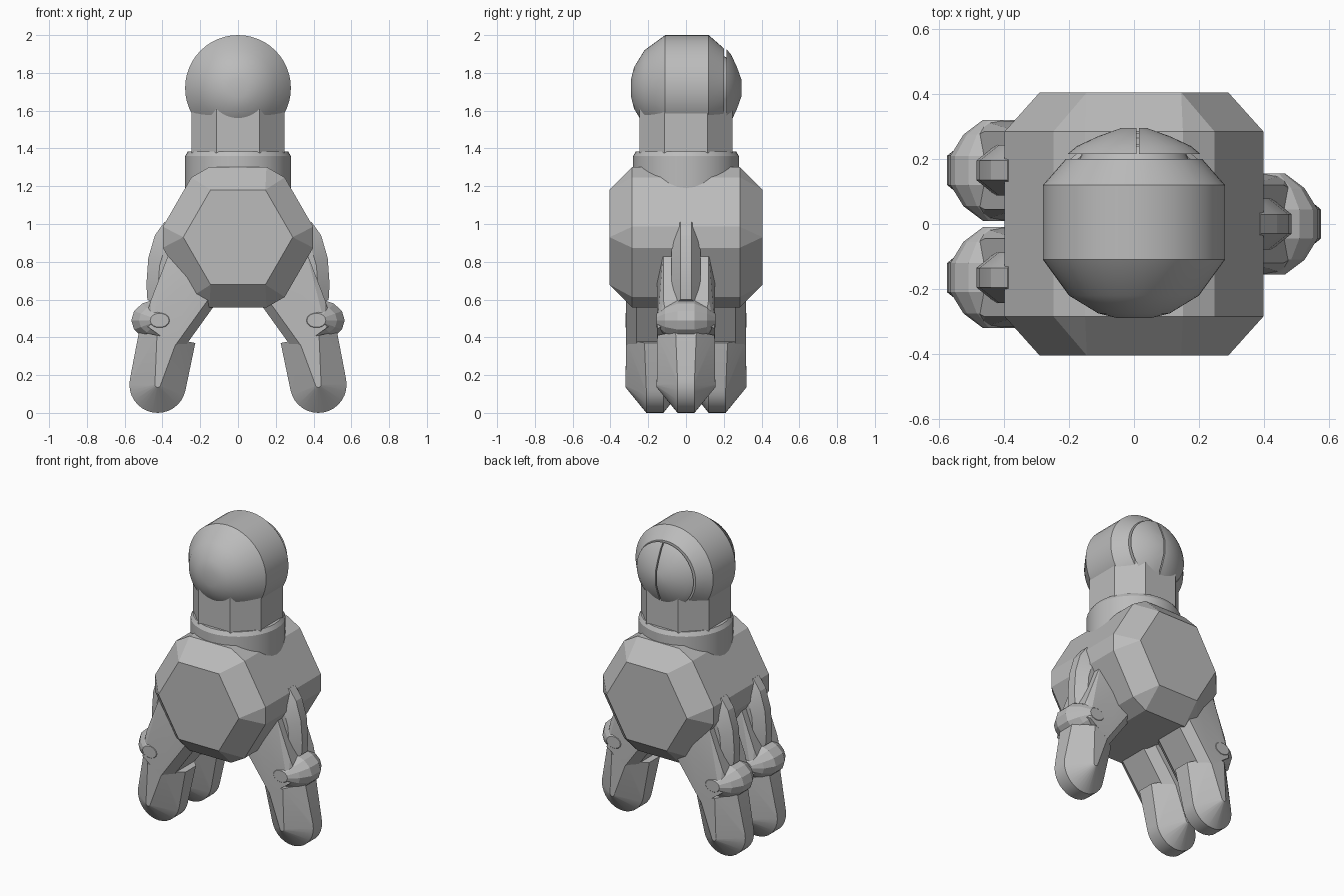
import bpy, bmesh, math
from mathutils import Vector

cube = bpy.data.objects.get("Cube")
if cube:
    bpy.data.objects.remove(cube, do_unlink=True)

grey = bpy.data.materials.new("plain_grey")
grey.use_nodes = True
GREY = (0.5, 0.5, 0.5, 1)
grey.diffuse_color = GREY
grey.node_tree.nodes["Principled BSDF"].inputs["Base Color"].default_value = GREY


def hull(name, points, angle=25):
    """Convex solid around the points, with flat regions merged."""
    bm = bmesh.new()
    for p in points:
        bm.verts.new(p)
    bmesh.ops.convex_hull(bm, input=bm.verts)
    loose = [v for v in bm.verts if not v.link_faces]
    bmesh.ops.delete(bm, geom=loose, context='VERTS')
    bmesh.ops.dissolve_limit(bm, angle_limit=0.01, verts=bm.verts, edges=bm.edges)
    bmesh.ops.recalc_face_normals(bm, faces=bm.faces)
    mesh = bpy.data.meshes.new(name)
    bm.to_mesh(mesh)
    bm.free()
    mesh.materials.append(grey)
    obj = bpy.data.objects.new(name, mesh)
    bpy.context.collection.objects.link(obj)
    bpy.ops.object.select_all(action='DESELECT')
    obj.select_set(True)
    bpy.context.view_layer.objects.active = obj
    bpy.ops.object.shade_smooth_by_angle(angle=math.radians(angle))
    return obj


def ring(y, r, cx, cz, n=32):
    """Circle of points facing along y."""
    return [(cx + r * math.cos(math.tau * i / n), y, cz + r * math.sin(math.tau * i / n))
            for i in range(n)]


def turned(profile, cx, cz, n=32):
    return [p for y, r in profile for p in ring(y, r, cx, cz, n)]


def octagon(cx, cy, cz, axis, half, flat):
    """Octagonal section across an axis lying in the xz plane."""
    a = Vector((axis[0], 0, axis[1])).normalized()
    side = Vector((a.z, 0, -a.x))
    out = []
    for s in (-1, 1):
        for t in (-1, 1):
            for u, v in ((s * half, t * flat), (s * flat, t * half)):
                out.append(Vector((cx, cy, cz)) + side * u + Vector((0, v, 0)))
    return out


def disc_z(z, r, n=40):
    return [(r * math.cos(math.tau * i / n), r * math.sin(math.tau * i / n), z)
            for i in range(n)]


# Barrel body: hexagon with trimmed corners and chamfered ends
MID, R = 0.93, 0.43
hexagon = [Vector((math.cos(math.tau * i / 6), 0, math.sin(math.tau * i / 6))) for i in range(6)]
body = []
for i, corner in enumerate(hexagon):
    for end in (-1, 1):
        body.append(corner * 0.29 + Vector((0, end * 0.405, MID)))
        for other in (hexagon[i - 1], hexagon[(i + 1) % 6]):
            body.append(corner.lerp(other, 0.15) * R + Vector((0, end * 0.285, MID)))
hull("body", body, 20)

# Collar and octagonal neck
hull("collar", disc_z(1.0, 0.28) + disc_z(1.36, 0.28) + disc_z(1.385, 0.265))
hull("neck", octagon(0, 0, 1.3, (0, 1), 0.245, 0.115) + octagon(0, 0, 1.68, (0, 1), 0.245, 0.115), 20)

# Head drum with domed front
HEAD_Z = 1.72
hull("head", turned([(-0.29, 0.05), (-0.275, 0.11), (-0.22, 0.2), (-0.11, 0.28),
                     (0.12, 0.28), (0.2, 0.21)], 0, HEAD_Z, 48))
hull("head_core", turned([(0.15, 0.19), (0.24, 0.15)], 0, HEAD_Z))

# Rear plate in two halves, parted by a narrow seam
plate = turned([(0.215, 0.205), (0.24, 0.175), (0.27, 0.11), (0.295, 0.04)], 0, HEAD_Z, 40)
SEAM = 0.015
for name, side in (("rear_plate_left", 1), ("rear_plate_right", -1)):
    half = [(p[0] + (SEAM if abs(p[0]) < 0.001 else 0), p[1], p[2])
            for p in plate if (p[0] - SEAM) * side > 0 or abs(p[0]) < 0.001]
    if side < 0:
        half = [(min(p[0], SEAM - 0.008), p[1], p[2]) for p in half]
    hull(name, half)


def leg(label, side, y):
    def mirror(points):
        return [(p[0] * side, p[1] + y, p[2]) for p in points]

    # Thigh, leaning out from the body
    lean = (-0.23, 0.32)
    thigh = octagon(0.40, 0, 0.40, lean, 0.125, 0.08) + octagon(0.17, 0, 0.72, lean, 0.125, 0.08)
    thigh = [Vector((p.x, p.y * 1.22, p.z)) for p in thigh]
    thigh += [Vector((x, v, z)) for v in (-0.12, 0.12) for x, z in ((0.36, 0.86), (0.46, 0.6))]
    hull(label + "_thigh", mirror(thigh), 15)

    # Fin along the outside of the thigh
    outer = [(0.39, 1.01), (0.44, 0.94), (0.475, 0.82), (0.485, 0.68), (0.48, 0.6)]
    fin = [(x, v, z) for x, z in outer for v in (-0.03, 0.03)]
    fin += [(x - 0.06, v, z - 0.04) for x, z in outer for v in (-0.078, 0.078)]
    hull(label + "_fin", mirror(fin), 15)

    # Faceted knee with a flat centre band
    knee = turned([(-0.155, 0.05), (-0.11, 0.11), (-0.045, 0.15),
                   (0.045, 0.15), (0.11, 0.11), (0.155, 0.05)], 0, 0, 14)
    knee = [(0.415 + px, py, 0.49 + pz * 0.75) for px, py, pz in knee]
    hull(label + "_knee", mirror(knee), 15)

    # Foot: wheel-shaped toe running up into an octagonal shin
    foot = turned([(-0.155, 0.015), (-0.045, 0.15), (0.045, 0.15), (0.155, 0.015)], 0.425, 0.15)
    foot += octagon(0.375, 0, 0.40, (-0.2, 1), 0.152, 0.055)
    hull(label + "_foot", mirror(foot), 15)


# One leg on the left, two on the right
leg("left", 1, 0)
leg("right_front", -1, -0.165)
leg("right_back", -1, 0.165)
